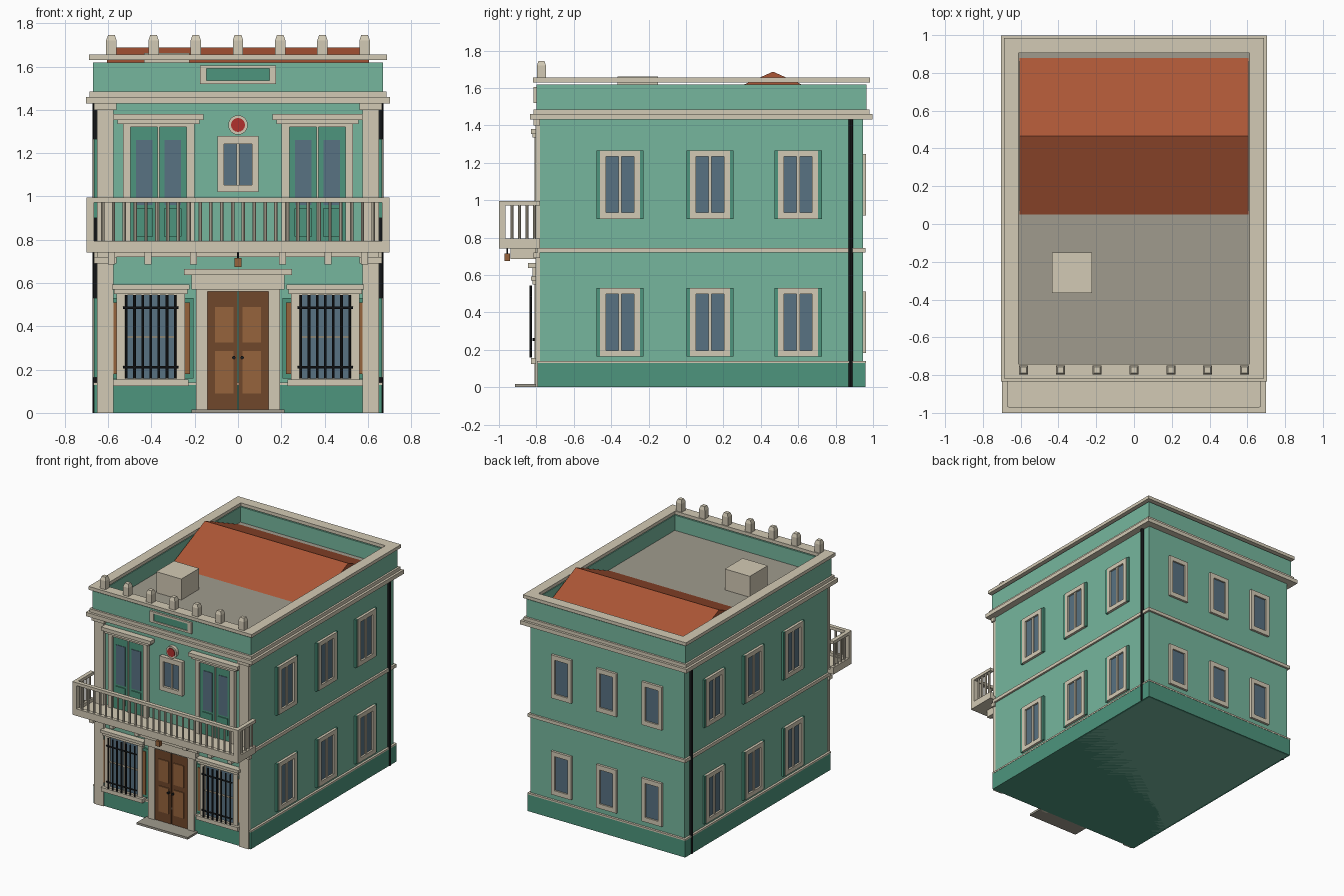
import bpy, bmesh
from math import pi
from mathutils import Matrix

if "Cube" in bpy.data.objects:
    bpy.data.objects.remove(bpy.data.objects["Cube"])

COL = dict(wall=(.18, .47, .34), trim=(.65, .59, .46), green=(.075, .30, .205),
           glass=(.098, .168, .223), wood=(.16, .063, .024), panel=(.305, .127, .045),
           tile=(.41, .093, .037), deck=(.35, .33, .27), iron=(.012, .014, .016), red=(.44, .03, .026))
MAT = {}
for k, c in COL.items():
    MAT[k] = bpy.data.materials.new(k)
    MAT[k].diffuse_color = (*c, 1)

X, Y0, Y1 = .65, -.78, .945          # wall planes


def finish(name, bm, mat):
    bmesh.ops.recalc_face_normals(bm, faces=bm.faces)
    me = bpy.data.meshes.new(name)
    bm.to_mesh(me)
    bm.free()
    me.materials.append(MAT[mat])
    ob = bpy.data.objects.new(name, me)
    bpy.context.collection.objects.link(ob)
    return ob


def boxes(name, mat, items):
    """Several boxes (x0, x1, y0, y1, z0, z1) in one object."""
    bm = bmesh.new()
    for a, b, c, d, e, f in items:
        m = Matrix.Translation(((a + b) / 2, (c + d) / 2, (e + f) / 2)) @ \
            Matrix.Diagonal((abs(b - a), abs(d - c), abs(f - e), 1))
        bmesh.ops.create_cube(bm, size=1, matrix=m)
    return finish(name, bm, mat)


def rods(name, mat, items, r, seg=8, axis='Z', r2=None):
    """Cylinders (x, y, z centre, length) along an axis."""
    bm = bmesh.new()
    rot = {'Z': Matrix(), 'X': Matrix.Rotation(pi / 2, 4, 'Y'), 'Y': Matrix.Rotation(pi / 2, 4, 'X')}[axis]
    for x, y, z, h in items:
        bmesh.ops.create_cone(bm, cap_ends=True, segments=seg, radius1=r, radius2=r if r2 is None else r2,
                              depth=h, matrix=Matrix.Translation((x, y, z)) @ rot)
    return finish(name, bm, mat)


def on(face, u0, u1, d0, d1, z0, z1):
    """Box on a wall: u along the wall, d outward from it."""
    if face == 'front':
        return (u0, u1, Y0 - d1, Y0 - d0, z0, z1)
    if face == 'back':
        return (u0, u1, Y1 + d0, Y1 + d1, z0, z1)
    s = 1 if face == 'right' else -1
    return (s * (X + d0), s * (X + d1), u0, u1, z0, z1)


def ring(face, u, w, gw, d, z0, z1, g0, g1):
    """Four boxes framing an opening (half widths w and gw)."""
    return [on(face, u - w, u - gw, 0, d, z0, z1), on(face, u + gw, u + w, 0, d, z0, z1),
            on(face, u - gw, u + gw, 0, d, z0, g0), on(face, u - gw, u + gw, 0, d, g1, z1)]


def band(o, z0, z1):
    return (-X - o, X + o, Y0 - o, Y1 + o, z0, z1)


def hoop(o, t, z0, z1):
    """Rectangular wall ring, outer offset o, thickness t."""
    a, b, c = X + o, Y0 - o, Y1 + o
    return [(-a, -a + t, b, c, z0, z1), (a - t, a, b, c, z0, z1),
            (-a + t, a - t, b, b + t, z0, z1), (-a + t, a - t, c - t, c, z0, z1)]


# main masses
boxes("wall_block", 'wall', [band(0, 0, 1.485)])
boxes("plinth", 'green', [band(.015, 0, .128)])
boxes("plinth_cap", 'trim', [band(.017, .128, .14)])
boxes("mid_band", 'trim', [band(.015, .72, .745)])
boxes("cornice", 'trim', [band(.053, 1.43, 1.46), band(.035, 1.46, 1.485)])
boxes("parapet", 'wall', hoop(.02, .05, 1.485, 1.618))
boxes("parapet_cap", 'trim', hoop(.039, .078, 1.63, 1.655))
boxes("roof_deck", 'deck', [(-.62, .62, -.75, .915, 1.485, 1.502)])
boxes("roof_hatch", 'trim', [(-.435, -.223, -.365, -.15, 1.5, 1.662)])

# gabled tile roof
bm = bmesh.new()
f = bm.faces.new([bm.verts.new((-.605, y, z)) for y, z in ((.05, 1.502), (.88, 1.502), (.465, 1.687))])
ext = bmesh.ops.extrude_face_region(bm, geom=[f], use_keep_orig=True)
bmesh.ops.translate(bm, vec=(1.21, 0, 0), verts=[v for v in ext['geom'] if isinstance(v, bmesh.types.BMVert)])
finish("tile_roof", bm, 'tile')

# parapet finials and panel
fx = [.195 * i for i in range(-3, 4)]
boxes("finials", 'trim', [(x - .024, x + .024, -.797, -.749, 1.64, 1.72) for x in fx])
tops = rods("finial_tops", 'trim', [(0, 0, 0, .025)], .034, 4, r2=.022)
me = tops.data
me.transform(Matrix.Rotation(pi / 4, 4, 'Z'))
for i, x in enumerate(fx):
    o = tops if i == 0 else tops.copy()
    o.location = (x, -.773, 1.7325)
    if i:
        bpy.context.collection.objects.link(o)
boxes("parapet_panel_frame", 'trim', ring('front', 0, .175, .145, .035, 1.52, 1.605, 1.535, 1.59))
boxes("parapet_panel", 'green', [on('front', -.145, .145, 0, .028, 1.535, 1.59)])

# corner pilasters and drainpipes
boxes("pilasters", 'trim', [on('front', *sorted((s * .574, s * .652)), 0, .025, 0, 1.43) for s in (-1, 1)])
boxes("pilaster_capitals", 'trim', [on('front', *sorted((s * .562, s * .665)), 0, .035, z, z + .03)
                                    for s in (-1, 1) for z in (.69, 1.40)])
rods("drainpipes", 'iron', [(s * .66, .88, .715, 1.43) for s in (-1, 1)], .012)

# side and rear windows
frames, panes, shutters = [], [], []
for zc in (.347, 1.083):
    for face in ('left', 'right'):
        for u in (-.353, .128, .6):
            frames += ring(face, u, .107, .075, .02, zc - .183, zc + .183, zc - .15, zc + .15)
            frames.append(on(face, u - .009, u + .009, 0, .015, zc - .15, zc + .15))
            panes.append(on(face, u - .075, u + .075, 0, .006, zc - .15, zc + .15))
            shutters += [on(face, u + s * .1165 - .0095, u + s * .1165 + .0095, 0, .016, zc - .183, zc + .183)
                         for s in (-1, 1)]
    for u in (-.383, 0, .383):
        frames += ring('back', u, .085, .055, .018, zc - .165, zc + .165, zc - .13, zc + .13)
        panes.append(on('back', u - .055, u + .055, 0, .006, zc - .13, zc + .13))
boxes("window_frames", 'trim', frames)
boxes("window_glass", 'glass', panes)
boxes("window_shutters", 'green', shutters)

# front ground windows with iron grilles
for s, side in ((-1, "left"), (1, "right")):
    c = s * .403
    boxes(side + "_lower_frame", 'trim', ring('front', c, .158, .12, .03, .14, .57, .16, .545) + [
        on('front', c - .18, c + .18, 0, .05, .57, .592), on('front', c - .17, c + .17, 0, .04, .55, .57),
        on('front', c - .175, c + .175, 0, .05, .125, .155), on('front', c - .006, c + .006, 0, .02, .16, .545),
        on('front', c - .12, c + .12, 0, .02, .345, .355)])
    boxes(side + "_lower_glass", 'glass', [on('front', c - .12, c + .12, 0, .012, .16, .545)])
    rods(side + "_grille_bars", 'iron', [(c + .0375 * i, -.83, .352, .385) for i in range(-3, 4)], .006)
    rods(side + "_grille_rails", 'iron', [(c, -.83, z, .255) for z in (.21, .485)], .006, axis='X')
    boxes(side + "_lower_shutters", 'green', [on('front', c + t * .178 - .02, c + t * .178 + .02, 0, .015, .16, .53)
                                              for t in (-1, 1)])
    boxes(side + "_shutter_panels", 'panel', [on('front', c + t * .17 - .012, c + t * .17 + .012, 0, .022, .18, .51)
                                              for t in (-1, 1)])
    # balcony doors
    c = s * .367
    boxes(side + "_balcony_door_frame", 'trim', ring('front', c, .165, .13, .03, .74, 1.35, .77, 1.32) + [
        on('front', c - .208, c + .208, 0, .05, 1.353, 1.38), on('front', c - .19, c + .19, 0, .04, 1.335, 1.353),
        on('front', c - .004, c + .004, 0, .024, .77, 1.32)])
    boxes(side + "_balcony_door", 'green', [on('front', c - .13, c + .13, 0, .015, .77, 1.32)] + [
        on('front', c + t * .065 - .04, c + t * .065 + .04, 0, .022, .815, .945) for t in (-1, 1)])
    boxes(side + "_balcony_door_glass", 'glass', [on('front', c + t * .065 - .038, c + t * .065 + .038, 0, .019, .96, 1.26)
                                                  for t in (-1, 1)])

# entrance
boxes("door_surround", 'trim', [on('front', -.195, -.14, 0, .03, 0, .56), on('front', .14, .195, 0, .03, 0, .56),
                                on('front', -.195, .195, 0, .03, .56, .57), on('front', -.215, .215, 0, .04, .57, .637),
                                on('front', -.25, .25, 0, .065, .637, .665)])
boxes("door_leaves", 'wood', [on('front', s * .0715 - .0685, s * .0715 + .0685, 0, .022, .015, .56) for s in (-1, 1)])
boxes("door_panels", 'panel', [on('front', s * .064 - .043, s * .064 + .043, 0, .028, a, b)
                               for s in (-1, 1) for a, b in ((.09, .285), (.325, .49))])
rods("door_knobs", 'iron', [(s * .019, -.812, .255, .02) for s in (-1, 1)], .008, 10, 'Y')
boxes("door_step", 'deck', [(-.215, .215, -.915, -.78, 0, .016)])

# central window and medallion
boxes("centre_window_frame", 'trim', ring('front', 0, .095, .065, .03, 1.02, 1.28, 1.053, 1.243) +
      [on('front', -.006, .006, 0, .02, 1.053, 1.243)])
boxes("centre_window_glass", 'glass', [on('front', -.065, .065, 0, .012, 1.053, 1.243)])
rods("medallion_rim", 'trim', [(0, -.79, 1.33, .03)], .045, 24, 'Y')
rods("medallion", 'red', [(0, -.793, 1.33, .034)], .032, 24, 'Y')

# balcony
boxes("balcony_slab", 'trim', [(-.70, .70, -1.0, -.78, .742, .772)])
rails = []
for z0, z1 in ((.772, .795), (.972, .995)):
    rails.append((-.70, .70, -1.0, -.97, z0, z1))
    rails += [(s * .685 - .015, s * .685 + .015, -.97, -.78, z0, z1) for s in (-1, 1)]
boxes("balcony_rails", 'trim', rails)
boxes("balcony_posts", 'trim', [(s * .682 - .018, s * .682 + .018, -1.0, -.965, .772, .995) for s in (-1, 1)])
rods("balusters", 'trim', [(-.625 + .05 * i, -.985, .884, .18) for i in range(26)] +
     [(s * .685, -.93 + .04 * i, .884, .18) for s in (-1, 1) for i in range(4)], .008)
boxes("corbels", 'trim', [(x - .016, x + .016, -.937, -.78, .685, .742)
                          for x in (-.585, -.415, -.205, .205, .415, .585)])
boxes("lantern", 'panel', [(-.016, .016, -.97, -.94, .675, .715)])
rods("lantern_stem", 'iron', [(0, -.955, .73, .03)], .004)

for m in bpy.data.materials:
    if m.users and not m.is_grease_pencil:
        m.use_nodes = True
        m.node_tree.nodes["Principled BSDF"].inputs["Base Color"].default_value = m.diffuse_color
